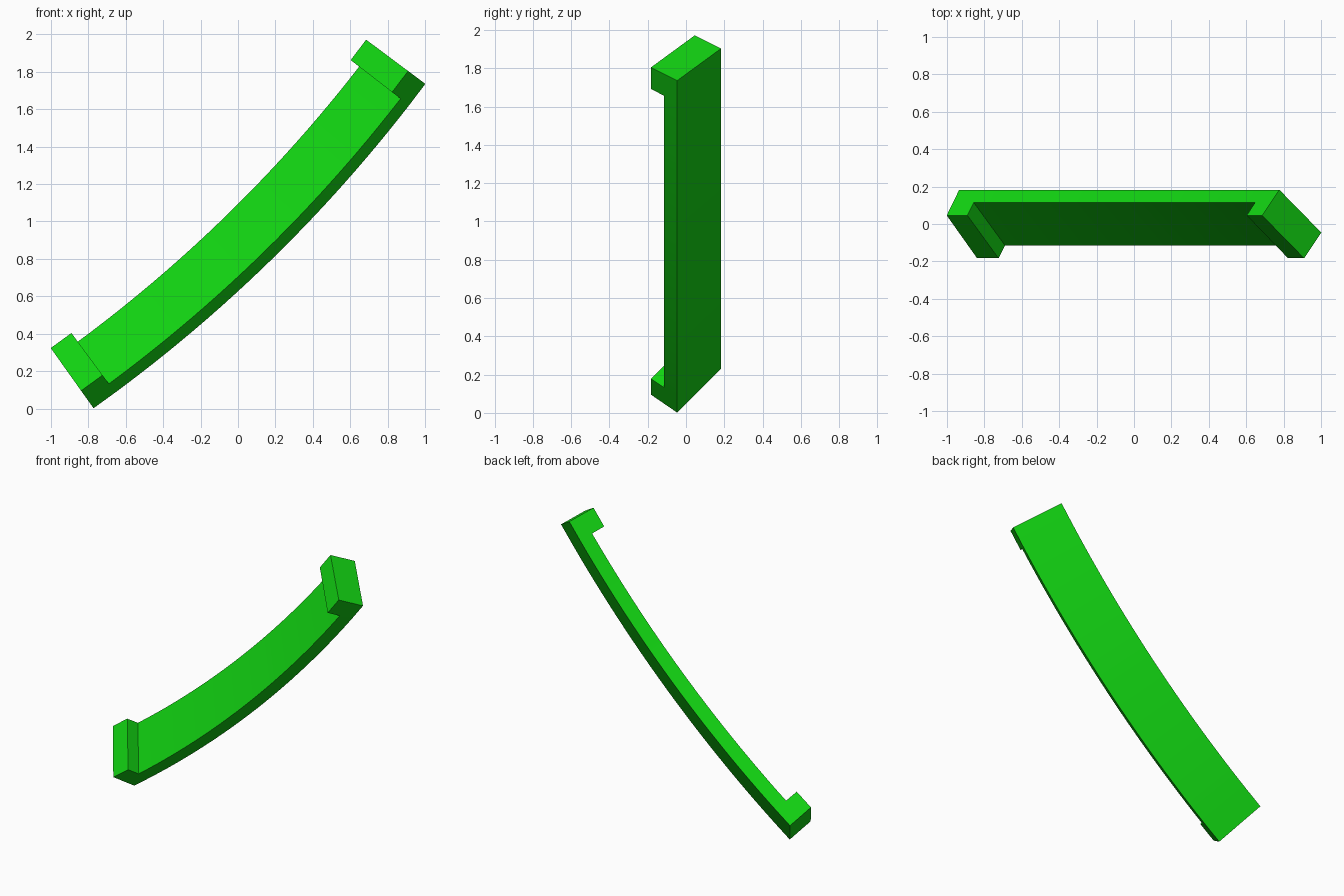
import bpy
import bmesh
import math
from mathutils import Vector

cube = bpy.data.objects.get("Cube")
if cube:
    bpy.data.objects.remove(cube, do_unlink=True)

# One flat green for the whole piece
green = bpy.data.materials.new("bright green")
colour = (0.006, 0.66, 0.006, 1.0)
green.diffuse_color = colour
green.use_nodes = True
green.node_tree.nodes["Principled BSDF"].inputs["Base Color"].default_value = colour

# The bar follows an arc in the xz plane around this centre
CENTRE = Vector((-5.41, 0, 6.52))
RADIUS = 8.0
START, END = math.radians(-54.57), math.radians(-36.73)
LIP = math.radians(1.03)
STEPS = 24

# Tilted rectangular section as (radial offset, y): front pair, then back pair
SECTION = [(-0.3375, 0.1145), (-0.0575, -0.1145), (0, -0.046), (-0.28, 0.183)]
LIP_OFFSET = (-0.0575, -0.0685)


def arc_point(angle, offset, y):
    r = RADIUS + offset
    return CENTRE + Vector((r * math.cos(angle), y, r * math.sin(angle)))


# Sweep the section, with an extra ring where each lip ends
first, last = START + LIP, END - LIP
angles = [START] + [first + (last - first) * i / STEPS for i in range(STEPS + 1)] + [END]
bm = bmesh.new()
rings = [[bm.verts.new(arc_point(a, o, y)) for o, y in SECTION] for a in angles]
front = []
for r0, r1 in zip(rings, rings[1:]):
    for k in range(4):
        n = (k + 1) % 4
        face = bm.faces.new((r0[k], r0[n], r1[n], r1[k]))
        if k == 0:
            front.append(face)
bm.faces.new(rings[0])
bm.faces.new(rings[-1])
bmesh.ops.recalc_face_normals(bm, faces=bm.faces[:])

# Raise a lip from the front face at each end
lips = bmesh.ops.extrude_discrete_faces(bm, faces=[front[0], front[-1]])["faces"]
for face in lips:
    for v in face.verts:
        radial = v.co - CENTRE
        radial.y = 0
        v.co += radial.normalized() * LIP_OFFSET[0] + Vector((0, LIP_OFFSET[1], 0))
bmesh.ops.recalc_face_normals(bm, faces=bm.faces[:])

mesh = bpy.data.meshes.new("curved_handle")
bm.to_mesh(mesh)
bm.free()
mesh.materials.append(green)
handle = bpy.data.objects.new("curved_handle", mesh)
bpy.context.collection.objects.link(handle)

# Smooth along the curve, sharp at the corners
bpy.ops.object.select_all(action='DESELECT')
handle.select_set(True)
bpy.context.view_layer.objects.active = handle
bpy.ops.object.shade_smooth_by_angle(angle=math.radians(30))
